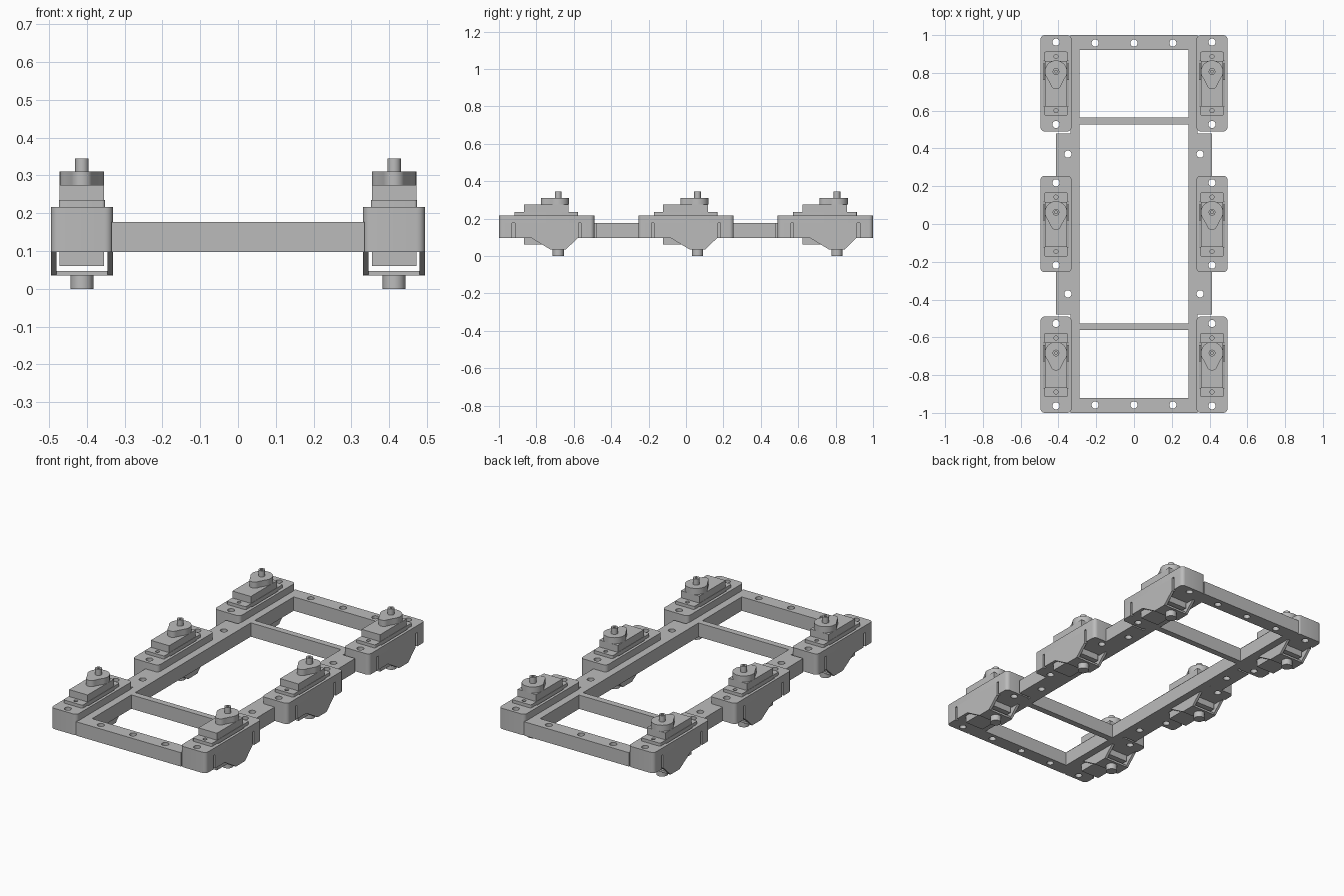
import bpy
from math import cos, sin, pi, radians
from mathutils import Vector

if "Cube" in bpy.data.objects:
    bpy.data.objects.remove(bpy.data.objects["Cube"], do_unlink=True)

grey = bpy.data.materials.new("plain grey")
grey.use_nodes = True
COLOR = (0.5, 0.5, 0.5, 1)
grey.diffuse_color = COLOR
grey.node_tree.nodes["Principled BSDF"].inputs["Base Color"].default_value = COLOR


def circle(x, y, r, n=24, start=0, end=360):
    full = end - start == 360
    steps = n if full else n - 1
    angles = [radians(start + (end - start) * i / steps) for i in range(n)]
    return [(x + r * cos(a), y + r * sin(a)) for a in angles]


def rect(x0, x1, y0, y1, r=0):
    if not r:
        return [(x0, y0), (x1, y0), (x1, y1), (x0, y1)]
    pts = []
    for cx, cy, a in ((x1 - r, y1 - r, 0), (x0 + r, y1 - r, 90),
                      (x0 + r, y0 + r, 180), (x1 - r, y0 + r, 270)):
        pts += circle(cx, cy, r, 6, a, a + 90)
    return pts


def slab(name, loops, low, high, at=(0, 0), axis="Z"):
    """Extrude outlines (first is outer, others are holes) between two heights."""
    curve = bpy.data.curves.new(name, "CURVE")
    curve.dimensions = "2D"
    curve.fill_mode = "BOTH"
    curve.extrude = (high - low) / 2
    for pts in loops:
        spline = curve.splines.new("POLY")
        spline.points.add(len(pts) - 1)
        for p, (x, y) in zip(spline.points, pts):
            p.co = (x, y, 0, 1)
        spline.use_cyclic_u = True
    temp = bpy.data.objects.new(name, curve)
    bpy.context.collection.objects.link(temp)
    bpy.context.view_layer.update()
    graph = bpy.context.evaluated_depsgraph_get()
    mesh = bpy.data.meshes.new_from_object(temp.evaluated_get(graph))
    bpy.data.objects.remove(temp, do_unlink=True)
    bpy.data.curves.remove(curve)
    mid = (low + high) / 2
    for v in mesh.vertices:
        a, b, c = v.co
        # axis X: the outline lies in the y-z plane
        v.co = Vector((c + mid, a, b)) if axis == "X" else Vector((a, b, c + mid))
    mesh.materials.clear()
    mesh.materials.append(grey)
    obj = bpy.data.objects.new(name, mesh)
    obj.location = (at[0], at[1], 0)
    bpy.context.collection.objects.link(obj)
    bpy.ops.object.select_all(action="DESELECT")
    obj.select_set(True)
    bpy.context.view_layer.objects.active = obj
    bpy.ops.object.shade_smooth_by_angle(angle=radians(30))
    return obj


BASE, RAIL_TOP, POD_TOP = 0.097, 0.177, 0.217
POD_X, POD_PITCH, POD_HALF, HALF_W = 0.413, 0.745, 0.255, 0.082
SHAFT_Y = 0.062

# Ladder frame: narrow beside the pods, wide between them
IN, OUT = POD_X - HALF_W + 0.004, 0.413
side = [(IN, -1), (IN, -0.48), (OUT, -0.48), (OUT, -0.25), (IN, -0.25),
        (IN, 0.25), (OUT, 0.25), (OUT, 0.48), (IN, 0.48), (IN, 1)]
outline = side + [(-x, y) for x, y in reversed(side)]
openings = [rect(-0.288, 0.288, a, b)
            for a, b in ((-0.92, -0.562), (-0.526, 0.528), (0.564, 0.92))]
holes = [circle(x, y, 0.019) for x in (-0.206, 0, 0.206) for y in (-0.958, 0.958)]
holes += [circle(x, y, 0.019) for x in (-0.35, 0.35) for y in (-0.37, 0.37)]
slab("frame", [outline] + openings + holes, BASE, RAIL_TOP)

# Pod outlines: the lower layer has two notches in its outer wall
well = rect(-0.066, 0.066, -0.123, 0.118)
bolts = [circle(0, y, 0.019) for y in (-0.218, 0.218)]
pod = rect(-HALF_W, HALF_W, -POD_HALF, POD_HALF, 0.022)
notches = []
for y in (0.184, -0.17):
    notches += [(HALF_W, y), (HALF_W - 0.013, y),
                (HALF_W - 0.013, y - 0.014), (HALF_W, y - 0.014)]
notched = pod + list(reversed(notches))

# Bracket cheek profile (y, z)
cheek = [(-0.17, 0.15), (0.02, 0.035), (0.102, 0.035), (0.17, 0.1),
         (0.17, RAIL_TOP), (-0.17, RAIL_TOP)]

# Motor cap: a disc running into a small rounded nose
cap = circle(0, SHAFT_Y, 0.059, 28, -40, 220)
cap += circle(0, -0.002, 0.029, 10, 190, 350)

for row, cy in (("front", -POD_PITCH), ("middle", 0), ("back", POD_PITCH)):
    for label, s in (("left", 1), ("right", -1)):
        at = (s * POD_X, cy)

        def part(name, loops, low, high, axis="Z"):
            slab(f"{row}_{label}_{name}", loops, low, high, at, axis)

        # Pod
        lower = [(s * x, y) for x, y in notched]
        part("pod_base", [lower, well] + bolts, BASE, RAIL_TOP)
        part("pod_top", [pod, well] + bolts, RAIL_TOP, POD_TOP)

        # Bracket under the pod with its pivot peg
        for cheek_name, x in (("inner", -s * 0.0745), ("outer", s * 0.0745)):
            part(cheek_name + "_cheek", [cheek], x - 0.0075, x + 0.0075, "X")
        part("bearing_plate", [rect(-0.08, 0.08, 0.018, 0.104)], 0.035, 0.047)
        part("pivot_peg", [circle(0, SHAFT_Y, 0.03, 32)], 0, 0.036)

        # Motor
        part("motor_body", [rect(-0.059, 0.059, -0.122, 0.117)], 0.061, 0.275)
        ears = [circle(0, y, 0.011, 16) for y in (-0.145, 0.142)]
        part("motor_flange", [rect(-0.061, 0.061, -0.172, 0.168, 0.008)] + ears,
             POD_TOP, 0.235)
        part("motor_cap", [cap], 0.275, 0.31)
        part("motor_shaft", [circle(0, SHAFT_Y, 0.018, 16),
                             circle(0, SHAFT_Y, 0.007, 12)], 0.31, 0.345)
